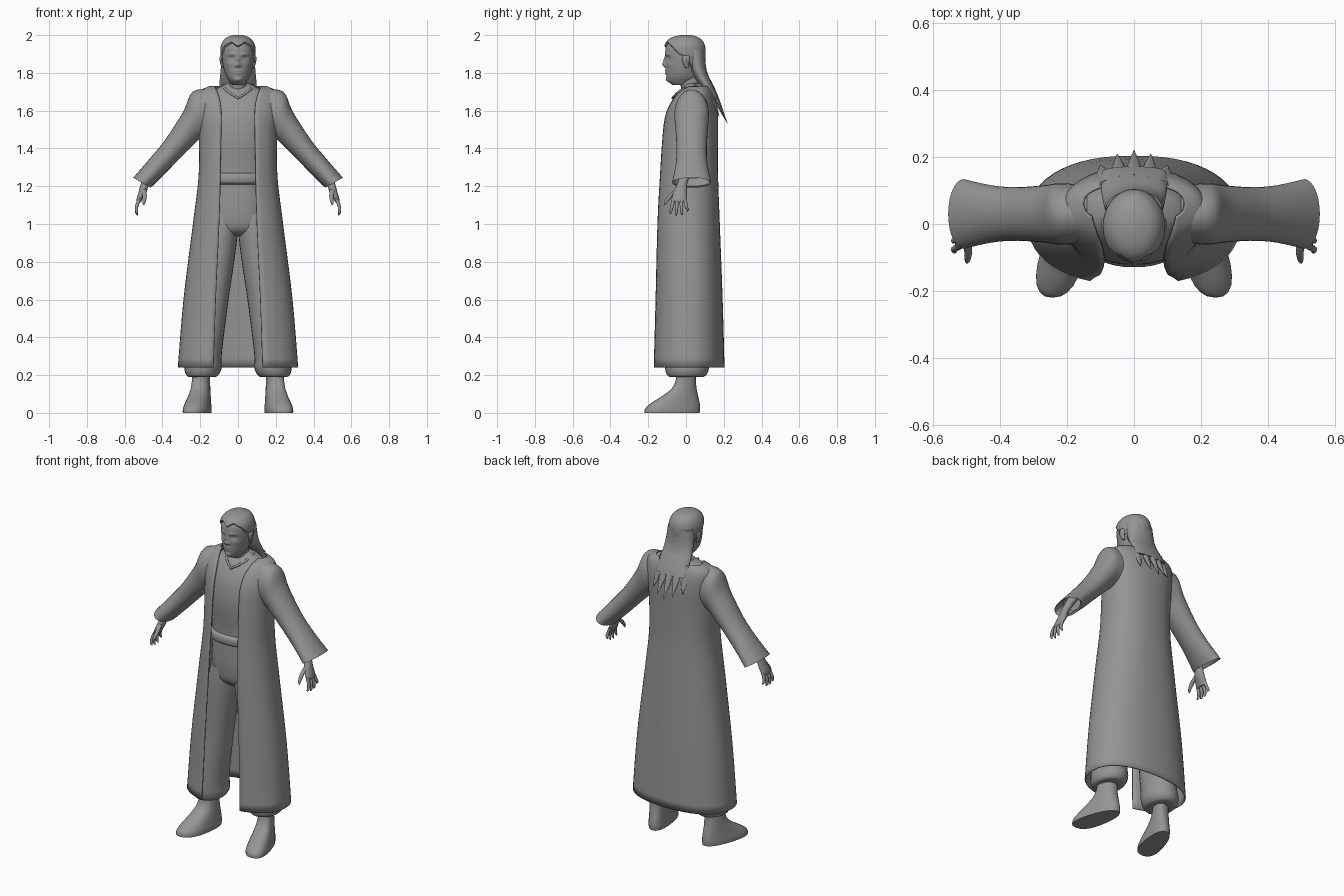
import bpy, bmesh, math
from math import sin, cos, pi, exp

if "Cube" in bpy.data.objects:
    bpy.data.objects.remove(bpy.data.objects["Cube"], do_unlink=True)

grey = bpy.data.materials.new("plain_grey")
grey.use_nodes = True
grey.diffuse_color = (0.3, 0.3, 0.3, 1)
bsdf = grey.node_tree.nodes["Principled BSDF"]
bsdf.inputs["Base Color"].default_value = (0.3, 0.3, 0.3, 1)
bsdf.inputs["Roughness"].default_value = 0.8


def spline(rows, sub):
    """Catmull-Rom interpolation of rows of numbers."""
    out = []
    for i in range(len(rows) - 1):
        a, b, c, d = (rows[max(i - 1, 0)], rows[i], rows[i + 1], rows[min(i + 2, len(rows) - 1)])
        for k in range(sub):
            t = k / sub
            out.append([q + t / 2 * (r - p + t * (2 * p - 5 * q + 4 * r - s + t * (3 * (q - r) + s - p)))
                        for p, q, r, s in zip(a, b, c, d)])
    return out + [list(rows[-1])]


def power(v, n):
    return math.copysign(abs(v) ** (2 / n), v)


def mesh_grid(name, rings, closed=True, caps=True, warp=None, side=1, angle=50):
    """Skin a list of point rings into one smooth object."""
    bm = bmesh.new()
    rows = []
    for ring in rings:
        pts = [warp(*p) if warp else p for p in ring]
        rows.append([bm.verts.new((side * x, y, z)) for x, y, z in pts])
    n = len(rows[0])
    for a, b in zip(rows, rows[1:]):
        for j in range(n if closed else n - 1):
            k = (j + 1) % n
            bm.faces.new((a[j], a[k], b[k], b[j]))
    if caps:
        bm.faces.new(rows[0])
        bm.faces.new(rows[-1])
    bmesh.ops.recalc_face_normals(bm, faces=bm.faces)
    me = bpy.data.meshes.new(name)
    bm.to_mesh(me)
    bm.free()
    for p in me.polygons:
        p.use_smooth = True
    me.set_sharp_from_angle(angle=math.radians(angle))
    me.materials.append(grey)
    ob = bpy.data.objects.new(name, me)
    bpy.context.collection.objects.link(ob)
    return ob


def loft(name, rows, n=2.0, count=24, sub=4, mirror=False, **kw):
    """Rows are centre x, y, z, half axis x, half axis z, half depth y."""
    rings = []
    for cx, cy, cz, ux, uz, ry in spline(rows, sub):
        ring = []
        for j in range(count):
            a = 2 * pi * j / count
            c, s = power(cos(a), n), power(sin(a), n)
            ring.append((cx + c * ux, cy + s * ry, cz + c * uz))
        rings.append(ring)
    for label, side in (("left_", 1), ("right_", -1)) if mirror else (("", 1),):
        mesh_grid(label + name, rings, side=side, **kw)


def body(rows):
    """Rows of height, front y, back y, half width."""
    return [(0, (f + b) / 2, z, w, 0, (b - f) / 2) for z, f, b, w in rows]


# Head, with the face raised and sunk by soft bumps
skull = [(1.735, -.07, .03, .03), (1.755, -.093, .05, .046), (1.78, -.103, .07, .062),
         (1.82, -.106, .083, .075), (1.86, -.108, .093, .082), (1.9, -.11, .096, .085),
         (1.935, -.107, .093, .083), (1.965, -.09, .078, .068), (1.983, -.06, .052, .046),
         (1.992, -.02, .02, .016)]
# x, z, spread x, spread z, height
bumps = [(0, 1.843, .012, .012, .018), (0, 1.866, .008, .018, .011), (0, 1.812, .022, .005, .007),
         (0, 1.798, .018, .005, .007), (0, 1.763, .022, .012, .009)]
for s in (-1, 1):
    bumps += [(s * .036, 1.876, .016, .011, -.012), (s * .036, 1.874, .012, .006, .006),
              (s * .034, 1.899, .022, .007, .006), (s * .014, 1.838, .007, .006, .006),
              (s * .05, 1.845, .014, .012, .004)]


def face(x, y, z):
    if y < 0:
        y -= sum(h * exp(-((x - bx) / sx) ** 2 - ((z - bz) / sz) ** 2)
                 for bx, bz, sx, sz, h in bumps) * min(1, -y / .06)
    return x, y, z


loft("head", body(skull), count=80, sub=7, warp=face, angle=80)
loft("neck", body([(1.68, -.02, .085, .055), (1.74, -.03, .075, .048), (1.81, -.05, .07, .05)]))
loft("ear", [(.08, .005, 1.825, .006, 0, .008), (.085, 0, 1.85, .009, 0, .016),
             (.088, 0, 1.88, .01, 0, .021), (.086, .004, 1.895, .004, 0, .01)], mirror=True, count=12)

# Hair cap following the skull above a peaked hairline
dense = spline(skull, 8)


def skull_point(a, z, grow):
    row = min(dense, key=lambda r: abs(r[0] - z))
    i = dense.index(row)
    other = dense[max(0, min(len(dense) - 1, i + (1 if z > row[0] else -1)))]
    t = 0 if other is row else (z - row[0]) / (other[0] - row[0])
    f, b, w = [p + t * (q - p) for p, q in zip(row[1:], other[1:])]
    return sin(a) * (w + grow), (f + b) / 2 - cos(a) * ((b - f) / 2 + grow), z + grow


def hairline(a):
    d = min(a, 2 * pi - a)
    knots = [(0, 1.935), (.45, 1.958), (.9, 1.935), (1.25, 1.9), (1.7, 1.88), (2.1, 1.8), (pi, 1.77)]
    for (p, u), (q, v) in zip(knots, knots[1:]):
        if d <= q:
            return u + (v - u) * (d - p) / (q - p)
    return knots[-1][1]


cap = []
for k in range(19):
    s = max(0, k - 1) / 17
    ring = []
    for j in range(64):
        a = 2 * pi * j / 64
        h = hairline(a)
        ring.append(skull_point(a, h + (1.992 - h) * sin(s * pi / 2), .008 if k else -.004))
    cap.append(ring)
mesh_grid("hair_cap", cap)

# Hair falling behind the neck and ending in pointed locks
loft("hair_back", body([(1.92, -.01, .1, .084), (1.84, .01, .105, .09), (1.79, .035, .117, .094),
                        (1.75, .06, .137, .098), (1.7, .1, .16, .1), (1.665, .14, .172, .095)]))
for i in range(-2, 3):
    q = i * i
    loft("hair_lock_%d" % (i + 3),
         [(.04 * i, .13 - .004 * q, 1.73, .022, 0, .018),
          (.045 * i, .172 - .006 * q, 1.64, .021, 0, .012),
          (.05 * i, .22 - .011 * q, 1.53 + .02 * abs(i), .001, 0, .001)], count=8)

# Shirt, its neck band and the belt
loft("shirt", body([(1.22, -.11, .12, .15), (1.3, -.11, .13, .155), (1.45, -.122, .14, .17),
                    (1.57, -.108, .14, .175), (1.65, -.075, .13, .17), (1.7, -.04, .115, .14),
                    (1.73, -.01, .1, .085), (1.745, 0, .085, .055)]), n=2.3, count=40)
half = [(.04, -.048, 1.692), (.07, -.017, 1.714), (.075, .05, 1.735)]
band = [(0, -.07, 1.667)] + half + [(0, .1, 1.735)] + [(-x, y, z) for x, y, z in reversed(half)]
cu = bpy.data.curves.new("neck_band", "CURVE")
cu.dimensions = "3D"
cu.bevel_depth = .007
sp = cu.splines.new("POLY")
sp.points.add(len(band) - 1)
for p, co in zip(sp.points, band):
    p.co = (*co, 1)
sp.use_cyclic_u = True
cu.materials.append(grey)
bpy.context.collection.objects.link(bpy.data.objects.new("neck_band", cu))
loft("belt", body([(1.21, -.11, .11, .15), (1.22, -.125, .12, .16), (1.24, -.129, .125, .163),
                   (1.26, -.125, .12, .16), (1.27, -.11, .11, .15)]), n=2.3, count=40)

# Trousers gathered at the ankle
loft("trouser_hips", body([(.94, -.06, .07, .09), (.98, -.1, .11, .14), (1.08, -.112, .125, .155),
                           (1.22, -.11, .12, .15)]), n=2.3, count=40)
loft("trouser_leg", [(.19, 0, .19, .05, 0, .06), (.19, .003, .195, .08, 0, .098),
                     (.185, .005, .235, .098, 0, .116), (.178, 0, .32, .093, 0, .112),
                     (.14, 0, .6, .09, 0, .1), (.11, 0, .8, .09, 0, .102),
                     (.09, 0, .95, .088, 0, .104), (.08, 0, 1.05, .08, 0, .1)], mirror=True)

# Feet, splayed outward and wider at the toes
foot = [(.24, -.05, .05, .045), (.18, -.053, .052, .045), (.13, -.075, .056, .048),
        (.09, -.125, .064, .052), (.055, -.18, .072, .056), (.025, -.215, .075, .06), (0, -.22, .072, .06)]


def splay(x, y, z):
    return .195 + x * (1 - 1.2 * y) - .22 * y, y, z


loft("foot", body(foot), n=2.4, mirror=True, warp=splay)

# Long coat, open down the front: height, half width, front, back, opening
coat = [(.24, .315, -.178, .2, .13), (.6, .285, -.168, .19, .118), (1, .235, -.158, .175, .1),
        (1.25, .205, -.146, .166, .093), (1.45, .203, -.132, .166, .09), (1.57, .21, -.115, .166, .088),
        (1.65, .215, -.08, .156, .095), (1.7, .2, -.04, .14, .11), (1.727, .15, 0, .12, .125)]
rings = []
for z, w, f, b, gap in spline(coat, 5):
    start = -math.acos((gap / w) ** 1.15)
    ring = []
    for j in range(49):
        a = start + (pi - 2 * start) * j / 48
        ring.append((w * power(cos(a), 2.3), (f + b) / 2 + (b - f) / 2 * power(sin(a), 2.3), z))
    rings.append(ring)
ob = mesh_grid("coat", rings, closed=False, caps=False)
mod = ob.modifiers.new("cloth", "SOLIDIFY")
mod.thickness = .008
mod.offset = 0


# Wide sleeves with hollow cuffs: top x, top z, bottom x, bottom z, half depth
def sleeve_row(tx, tz, bx, bz, ry):
    return (tx + bx) / 2, .03, (tz + bz) / 2, (tx - bx) / 2, (tz - bz) / 2, ry


sleeve = [(.14, 1.715, .14, 1.47, .085), (.24, 1.7, .195, 1.455, .092), (.29, 1.595, .24, 1.415, .086),
          (.385, 1.447, .31, 1.345, .08), (.46, 1.355, .385, 1.268, .085), (.555, 1.245, .462, 1.192, .104)]
lining = [(.555, 1.245, .462, 1.192, .104), (.546, 1.248, .47, 1.2, .096), (.5, 1.3, .43, 1.24, .08)]
loft("sleeve", [sleeve_row(*r) for r in sleeve], mirror=True, count=28, caps=False)
loft("cuff_lining", [sleeve_row(*r) for r in lining], mirror=True, count=28, sub=1, caps=False)

# Hands: palm, four fingers and thumb
loft("palm", [(.455, .01, 1.3, .03, 0, .035), (.49, -.018, 1.22, .022, 0, .026),
              (.505, -.03, 1.17, .021, 0, .036), (.522, -.036, 1.13, .015, 0, .041),
              (.525, -.036, 1.115, .01, 0, .036)], mirror=True, count=16)
for i, name in enumerate(("index", "middle", "ring", "little")):
    y = -.068 + .021 * i
    tip = 1.045 + (.008, 0, .003, .022)[i]
    spread = .009 * (i - 1.5)
    loft(name + "_finger", [(.523, y, 1.13, .01, 0, .01), (.537, y + spread / 2, 1.09, .009, 0, .009),
                            (.536, y + spread, tip + .01, .007, 0, .007),
                            (.531, y + spread, tip, .002, 0, .002)], mirror=True, count=10)
loft("thumb", [(.5, -.045, 1.185, .014, 0, .014), (.495, -.08, 1.15, .012, 0, .014),
               (.497, -.105, 1.12, .009, 0, .01), (.5, -.115, 1.1, .003, 0, .003)], mirror=True, count=10)
